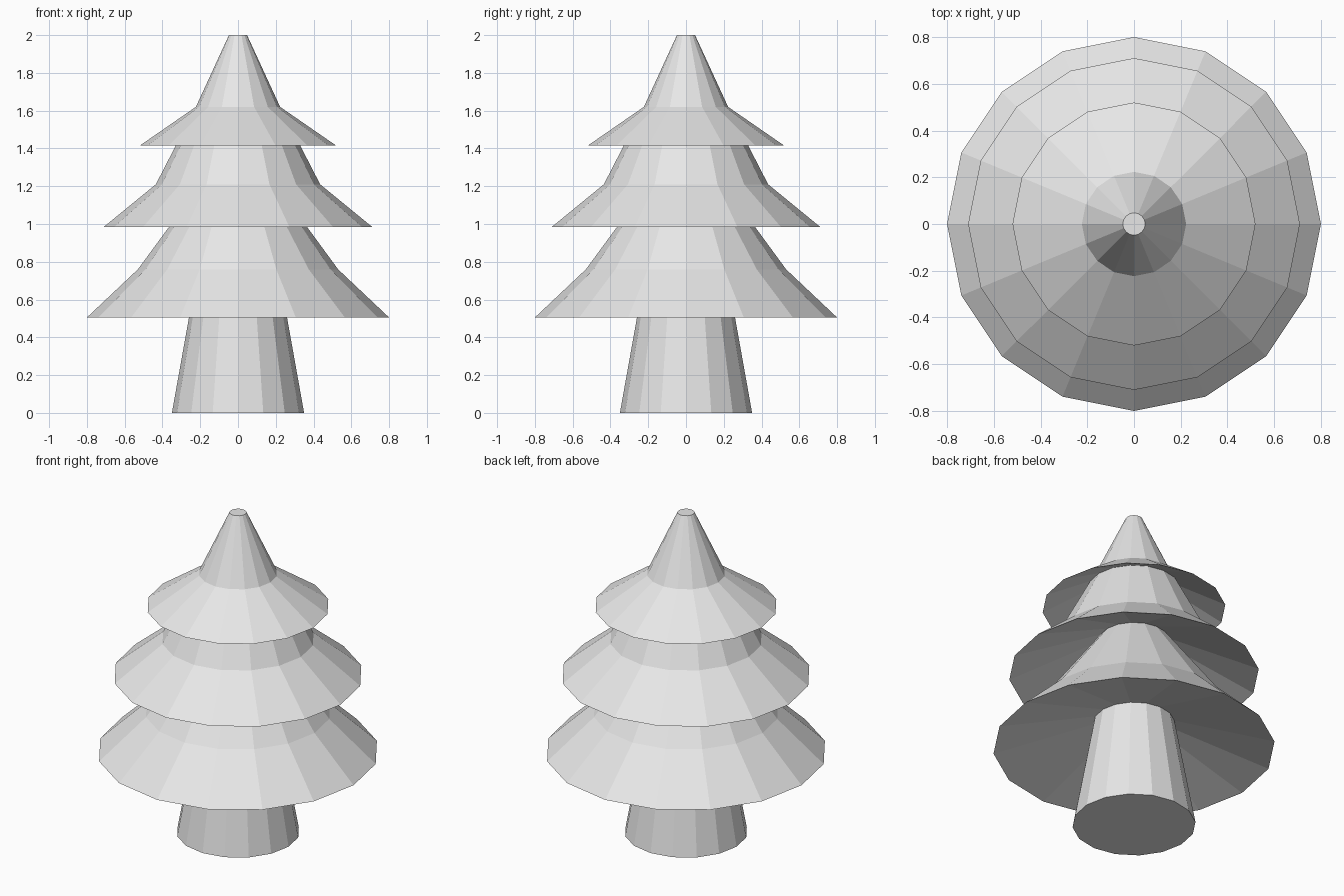
import bpy
import bmesh
from math import cos, sin, tau

cube = bpy.data.objects.get("Cube")
if cube:
    bpy.data.objects.remove(cube, do_unlink=True)

SIDES = 16

grey = bpy.data.materials.new("plain_grey")
grey.use_nodes = True
grey.diffuse_color = (0.8, 0.8, 0.8, 1)
grey.node_tree.nodes["Principled BSDF"].inputs["Base Color"].default_value = (0.8, 0.8, 0.8, 1)


def lathe(name, profile, cap_start=False, cap_end=False):
    """Turn a (radius, height) profile, listed bottom to top on the outside."""
    bm = bmesh.new()
    rings = [[bm.verts.new((r * cos(tau * i / SIDES), r * sin(tau * i / SIDES), z))
              for i in range(SIDES)] for r, z in profile]
    for low, high in zip(rings, rings[1:]):
        for i in range(SIDES):
            j = (i + 1) % SIDES
            bm.faces.new((low[i], low[j], high[j], high[i]))
    if cap_start:
        bm.faces.new(rings[0][::-1])
    if cap_end:
        bm.faces.new(rings[-1])
    mesh = bpy.data.meshes.new(name)
    bm.to_mesh(mesh)
    bm.free()
    mesh.materials.append(grey)
    obj = bpy.data.objects.new(name, mesh)
    bpy.context.collection.objects.link(obj)
    return obj


# Points where each part meets the underside of the tier above
trunk_top = (0.23, 0.67)
lower_top = (0.2, 1.21)
middle_top = (0.26, 1.55)

# Tapered trunk
lathe("trunk", [(0.35, 0), trunk_top], cap_start=True)

# Flared branch tiers: hollow underside, rim, kink, neck
lathe("lower_branches", [trunk_top, (0.8, 0.505), (0.53, 0.76), lower_top])
lathe("middle_branches", [lower_top, (0.71, 0.985), (0.435, 1.21), middle_top])
lathe("top_branches", [middle_top, (0.52, 1.415), (0.223, 1.62), (0.048, 2)], cap_end=True)
